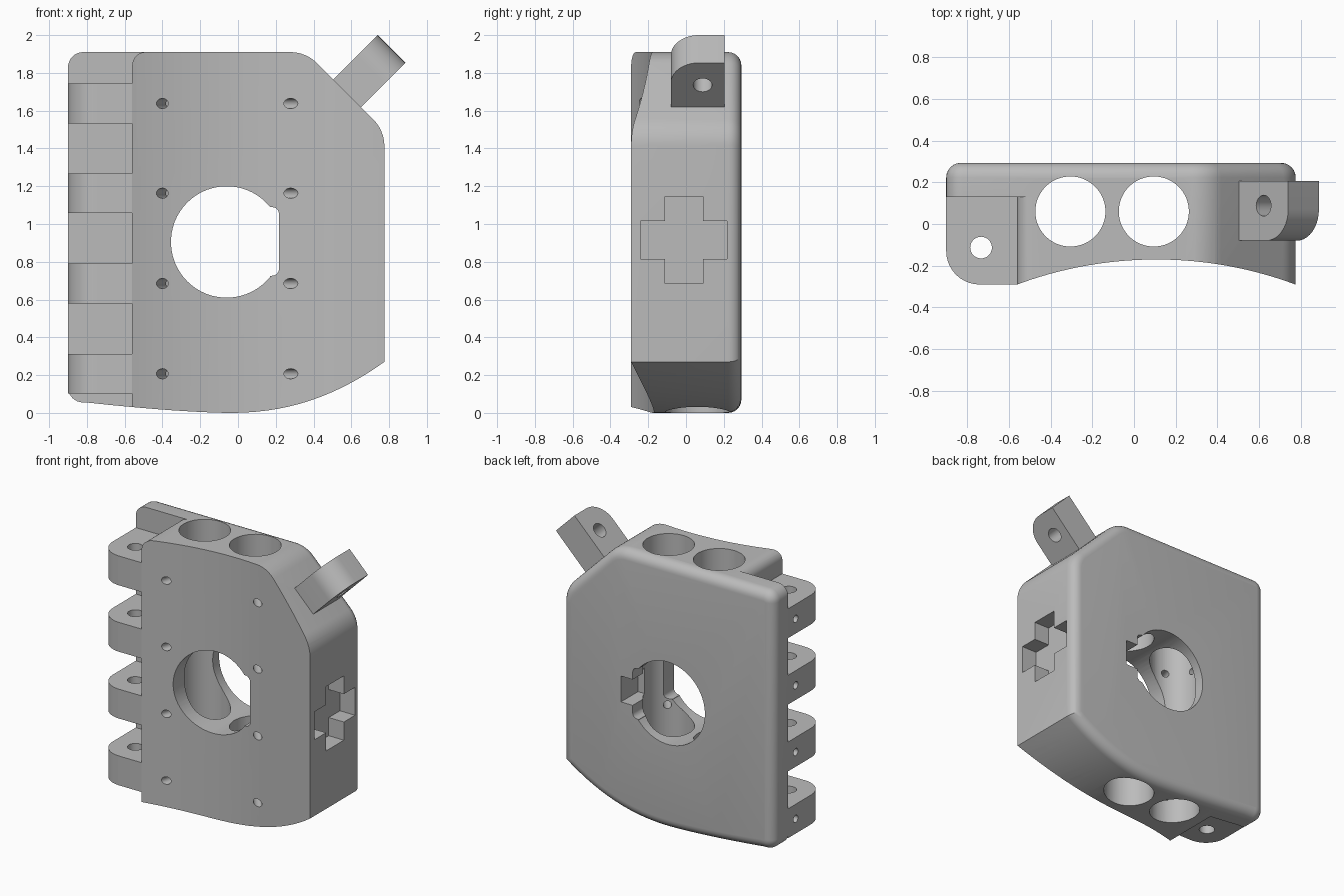
import bpy, bmesh
from math import sin, cos, pi, radians
from mathutils import Vector, Matrix

cube = bpy.data.objects.get("Cube")
if cube:
    bpy.data.objects.remove(cube, do_unlink=True)

GREY = (0.5, 0.5, 0.5, 1)
mat = bpy.data.materials.new("plain grey")
mat.use_nodes = True
mat.diffuse_color = GREY
mat.node_tree.nodes["Principled BSDF"].inputs["Base Color"].default_value = GREY


def fillet(corners, seg=8):
    """Polygon from (x, y, radius) corners, with rounded corners."""
    out = []
    n = len(corners)
    for i, (x, y, r) in enumerate(corners):
        p = Vector((x, y))
        if r == 0:
            out.append(p)
            continue
        a = (Vector(corners[i - 1][:2]) - p).normalized()
        b = (Vector(corners[(i + 1) % n][:2]) - p).normalized()
        half = a.angle(b) / 2
        centre = p + (a + b).normalized() * r / sin(half)
        t = r * cos(half) / sin(half)
        start, end = p + a * t - centre, p + b * t - centre
        sweep = start.angle_signed(end)
        for k in range(seg + 1):
            out.append(centre + Matrix.Rotation(-sweep * k / seg, 2) @ start)
    return out


def prism(name, pts, axis, lo, hi, bevel=0.0):
    """Extrude a 2D outline along an axis; optionally round the far rim."""
    place = {"X": lambda p, h: (h, p[0], p[1]),
             "Y": lambda p, h: (p[0], h, p[1]),
             "Z": lambda p, h: (p[0], p[1], h)}[axis]
    bm = bmesh.new()
    near = [bm.verts.new(place(p, lo)) for p in pts]
    far = [bm.verts.new(place(p, hi)) for p in pts]
    bm.faces.new(near)
    cap = bm.faces.new(far)
    for i in range(len(pts)):
        bm.faces.new((near[i - 1], near[i], far[i], far[i - 1]))
    bmesh.ops.recalc_face_normals(bm, faces=bm.faces)
    if bevel:
        bmesh.ops.bevel(bm, geom=list(cap.edges), offset=bevel, segments=6,
                        profile=0.5, affect="EDGES", clamp_overlap=False)
    me = bpy.data.meshes.new(name)
    bm.to_mesh(me)
    bm.free()
    me.materials.append(mat)
    ob = bpy.data.objects.new(name, me)
    bpy.context.collection.objects.link(ob)
    return ob


def circle(x, y, r, n=48):
    return [(x + r * cos(2 * pi * k / n), y + r * sin(2 * pi * k / n)) for k in range(n)]


def rect(x0, x1, y0, y1):
    return [(x0, y0), (x1, y0), (x1, y1), (x0, y1)]


def cut(ob, cutter):
    """Subtract a cutter and discard it."""
    mod = ob.modifiers.new("cut", "BOOLEAN")
    mod.operation = "DIFFERENCE"
    mod.solver = "EXACT"
    mod.object = cutter
    cutter.hide_render = True
    bpy.context.view_layer.objects.active = ob
    bpy.ops.object.modifier_apply(modifier=mod.name)
    bpy.data.objects.remove(cutter, do_unlink=True)


def smooth(ob):
    bpy.ops.object.select_all(action="DESELECT")
    ob.select_set(True)
    bpy.context.view_layer.objects.active = ob
    bpy.ops.object.shade_smooth_by_angle(angle=radians(30))


LEVELS = [0.207, 0.685, 1.163, 1.638]   # heights of knuckles and screw holes
BORES = [(-0.305, 0.06), (0.095, 0.06)]


# Housing: bowed bottom, clipped corner, rounded back rim
def bottom(x):
    d = x + 0.05
    return 0.27 * (d / 0.825) ** 2.2 if d > 0 else 0.055 * (-d / 0.75) ** 1.5


steps = 28
base = [(x, bottom(x), 0) for x in (-0.8 + 1.575 * k / steps for k in range(steps + 1))]
outline = fillet(base + [(0.775, 1.495, 0.2), (0.36, 1.91, 0.2),
                         (-0.9, 1.91, 0.08), (-0.9, 0.056, 0.08)])
body = prism("housing", outline, "Y", -0.36, 0.293, bevel=0.07)

# Concave front
cut(body, prism("front_cutter", circle(0.107, -2.084, 1.914, 256), "Z", -0.5, 2.5))

# Hinge recess that leaves a thin back plate
recess = fillet([(-1.2, -0.3, 0), (-0.56, -0.3, 0), (-0.56, 1.91, 0.07),
                 (-0.45, 1.91, 0), (-0.45, 2.2, 0), (-1.2, 2.2, 0)])
cut(body, prism("recess_cutter", recess, "Y", -0.7, 0.13))

# Two vertical bores
for x, y in BORES:
    cut(body, prism("bore_cutter", circle(x, y, 0.168, 64), "Z", -0.5, 2.5))

# Keyed central window, with a notch at the back
arc = [(-0.06 + 0.295 * cos(radians(a)), 0.905 + 0.295 * sin(radians(a)), 0)
       for a in range(39, 322, 6)]
key = fillet(arc + [(0.17, 0.725, 0), (0.217, 0.73, 0.035), (0.217, 1.085, 0.035)], 4)
cut(body, prism("window_cutter", key, "Y", -0.7, 0.7))
cut(body, prism("notch_cutter", rect(0.1, 0.31, 0.815, 1.0), "Y", 0.1, 0.5))

# Cross-shaped pocket in the side
cross = [(-0.24, 0.815), (-0.11, 0.815), (-0.11, 0.685), (0.09, 0.685),
         (0.09, 0.815), (0.217, 0.815), (0.217, 1.015), (0.09, 1.015),
         (0.09, 1.145), (-0.11, 1.145), (-0.11, 1.015), (-0.24, 1.015)]
cut(body, prism("cross_cutter", cross, "X", 0.655, 1.0))


# Screw holes from the front into each bore
def front_hole(bore, target, z):
    start = Vector((*bore, z))
    direction = Vector((*target, z)) - start
    ob = prism("screw_cutter", circle(0, 0, 0.027, 20), "Z", 0.05, 0.5)
    ob.data.transform(Matrix.Translation(start) @
                      direction.to_track_quat("Z", "Y").to_matrix().to_4x4())
    return ob


def side_hole(z):
    return prism("side_cutter", circle(0.045, z, 0.026, 20), "X", -1.2, -0.35)


for z in LEVELS:
    cut(body, front_hole(BORES[0], (-0.4, -0.237), z))
    cut(body, front_hole(BORES[1], (0.28, -0.178), z))
    cut(body, side_hole(z))
smooth(body)

# Hinge knuckles with pin and screw holes
knuckle = fillet([(-0.9, 0.13, 0), (-0.9, -0.29, 0.16), (-0.56, -0.29, 0), (-0.56, 0.13, 0)], 10)
for i, z in enumerate(LEVELS):
    ob = prism(f"hinge_knuckle_{i + 1}", knuckle, "Z", z - 0.105, z + 0.105)
    cut(ob, prism("pin_cutter", circle(-0.733, -0.113, 0.052, 32), "Z", -0.5, 2.5))
    cut(ob, side_hole(z))
    smooth(ob)

# Slanted lug on the clipped corner
lug = prism("corner_lug", fillet([(-0.03, -0.08, 0), (0.335, -0.08, 0.15),
                                  (0.335, 0.205, 0), (-0.03, 0.205, 0)], 10),
            "Z", -0.104, 0.104)
cut(lug, prism("lug_hole_cutter", circle(0.168, 0.088, 0.05, 32), "Z", -0.5, 0.5))
lug.data.transform(Matrix.Translation((0.576, 0, 1.69)) @ Matrix.Rotation(-pi / 4, 4, "Y"))
smooth(lug)
